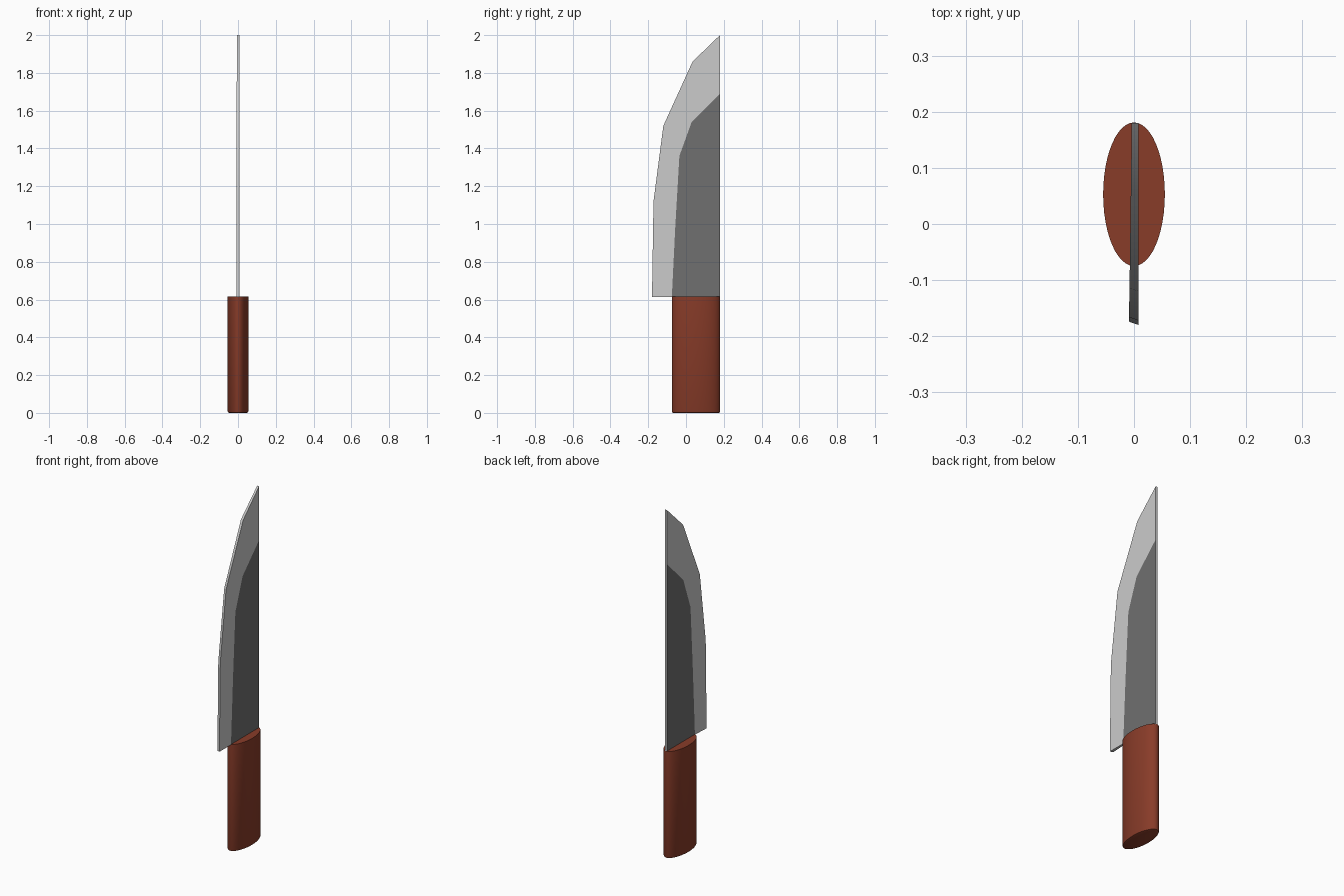
import bpy, bmesh, math

if "Cube" in bpy.data.objects:
    bpy.data.objects.remove(bpy.data.objects["Cube"])


def material(name, rgb):
    m = bpy.data.materials.new(name)
    m.diffuse_color = (*rgb, 1)
    m.use_nodes = True
    m.node_tree.nodes["Principled BSDF"].inputs["Base Color"].default_value = m.diffuse_color
    return m


wood = material("wood", (0.25, 0.045, 0.022))
bright = material("bright_steel", (0.58, 0.58, 0.58))
dark = material("dark_steel", (0.16, 0.16, 0.16))


def smooth(ob, angle):
    bpy.ops.object.select_all(action='DESELECT')
    ob.select_set(True)
    bpy.context.view_layer.objects.active = ob
    bpy.ops.object.shade_smooth_by_angle(angle=math.radians(angle))


# Handle: oval cylinder with slightly softened ends
bm = bmesh.new()
bmesh.ops.create_cone(bm, cap_ends=True, segments=48, radius1=1, radius2=1, depth=1)
for v in bm.verts:
    v.co = (v.co.x * 0.055, 0.053 + v.co.y * 0.128, (v.co.z + 0.5) * 0.615)
rim = [e for e in bm.edges if max(v.co.z for v in e.verts) < 0.01]
bmesh.ops.bevel(bm, geom=rim, offset=0.008, segments=2, affect='EDGES', profile=0.5)
me = bpy.data.meshes.new("handle")
bm.to_mesh(me)
bm.free()
handle = bpy.data.objects.new("handle", me)
bpy.context.collection.objects.link(handle)
me.materials.append(wood)
smooth(handle, 30)

# Blade: cutting edge and grind line in (y, z), joined by a straight spine
cutting = [(-0.18, 0.613), (-0.172, 1.12), (-0.12, 1.52), (0.035, 1.86), (0.18, 2.0)]
grind = [(-0.075, 0.613), (-0.057, 0.98), (-0.035, 1.36), (0.03, 1.54), (0.18, 1.69)]
lean = [-0.009, -0.009, -0.008, -0.006, -0.004]

bm = bmesh.new()
sides = []
for s in (1, -1):
    edge = []
    for (y, z), x in zip(cutting, lean):
        inset = 0.006 if s < 0 and y < 0 else 0
        edge.append(bm.verts.new((0.008 if s > 0 else x, y + inset, z)))
    mid = [bm.verts.new((0.008 if s > 0 else -0.004, y, z)) for y, z in grind]
    heel = bm.verts.new((0.008 if s > 0 else -0.004, 0.18, 0.613))
    for i in range(4):
        bm.faces.new((edge[i], mid[i], mid[i + 1], edge[i + 1]))
    bm.faces.new([heel] + mid[::-1]).material_index = 1
    sides.append(edge + [mid[4], heel, mid[0]])

# Rim faces join the two sides all the way round
a, b = sides
for i in range(len(a)):
    j = (i + 1) % len(a)
    bm.faces.new((a[i], a[j], b[j], b[i]))
bmesh.ops.recalc_face_normals(bm, faces=bm.faces)
me = bpy.data.meshes.new("blade")
bm.to_mesh(me)
bm.free()
blade = bpy.data.objects.new("blade", me)
bpy.context.collection.objects.link(blade)
me.materials.append(bright)
me.materials.append(dark)
smooth(blade, 30)
